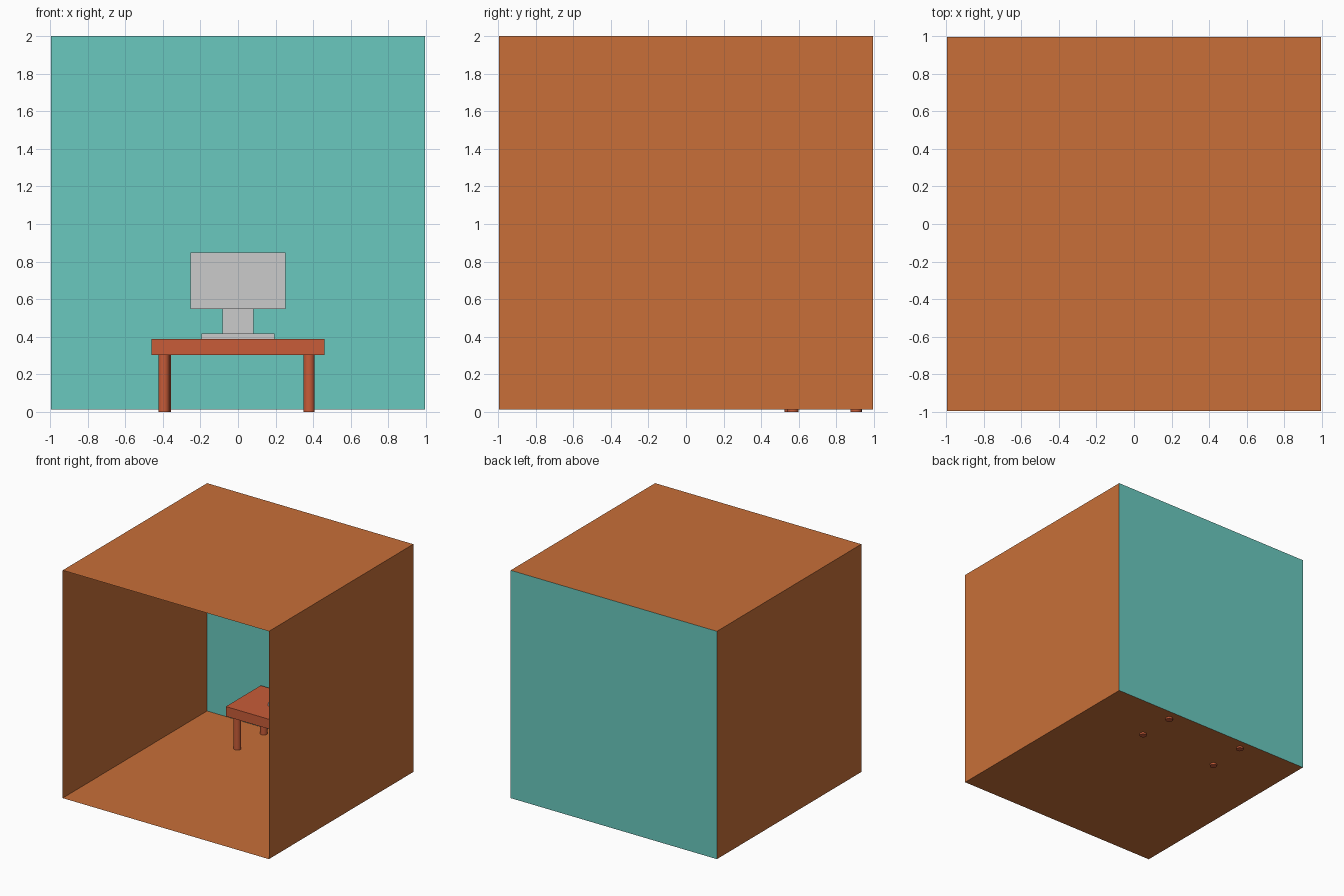
import bpy, bmesh
from mathutils import Matrix, Vector

if "Cube" in bpy.data.objects:
    bpy.data.objects.remove(bpy.data.objects["Cube"])


def material(name, rgb):
    m = bpy.data.materials.new(name)
    m.diffuse_color = (*rgb, 1)
    m.use_nodes = True
    m.node_tree.nodes["Principled BSDF"].inputs["Base Color"].default_value = m.diffuse_color
    return m


ORANGE = material("orange_paint", (0.578, 0.159, 0.040))
TEAL = material("teal_paint", (0.144, 0.584, 0.521))
WOOD = material("red_wood", (0.578, 0.107, 0.040))


def add_object(name, bm, mats=()):
    me = bpy.data.meshes.new(name)
    bm.to_mesh(me)
    bm.free()
    for m in mats:
        me.materials.append(m)
    ob = bpy.data.objects.new(name, me)
    bpy.context.collection.objects.link(ob)
    return ob


def box_bmesh(lo, hi):
    lo, hi = Vector(lo), Vector(hi)
    bm = bmesh.new()
    mat = Matrix.Translation((lo + hi) / 2) @ Matrix.Diagonal((*(hi - lo), 1))
    bmesh.ops.create_cube(bm, size=1, matrix=mat)
    bm.normal_update()
    return bm


def box(name, lo, hi, mats=()):
    return add_object(name, box_bmesh(lo, hi), mats)


# Room: thin-walled cube, open at the front, teal back wall
H = 0.994
room = box_bmesh((-H, -H, 0.015), (H, H, 2.0))
front = [f for f in room.faces if f.normal.y < -0.5]
bmesh.ops.delete(room, geom=front, context='FACES')
for f in room.faces:
    f.material_index = 1 if f.normal.y > 0.5 else 0
add_object("room", room, (ORANGE, TEAL))

# Table
box("table_top", (-0.46, 0.49, 0.304), (0.46, 0.97, 0.389), (WOOD,))
LEG_TOP = 0.304
legs = {
    "front_left_leg": (-0.394, 0.555),
    "front_right_leg": (0.378, 0.568),
    "back_left_leg": (-0.385, 0.907),
    "back_right_leg": (0.378, 0.904),
}
for name, (x, y) in legs.items():
    bm = bmesh.new()
    bmesh.ops.create_cone(bm, cap_ends=True, segments=32, radius1=0.03, radius2=0.03,
                          depth=LEG_TOP, matrix=Matrix.Translation((x, y, LEG_TOP / 2)))
    for f in bm.faces:
        f.smooth = len(f.verts) == 4
    for e in bm.edges:
        e.smooth = all(len(f.verts) == 4 for f in e.link_faces)
    add_object(name, bm, (WOOD,))

# Monitor
box("monitor_base", (-0.194, 0.69, 0.389), (0.194, 0.93, 0.418))
box("monitor_neck", (-0.083, 0.80, 0.418), (0.083, 0.84, 0.549))
box("monitor_screen", (-0.253, 0.79, 0.549), (0.253, 0.85, 0.848))
